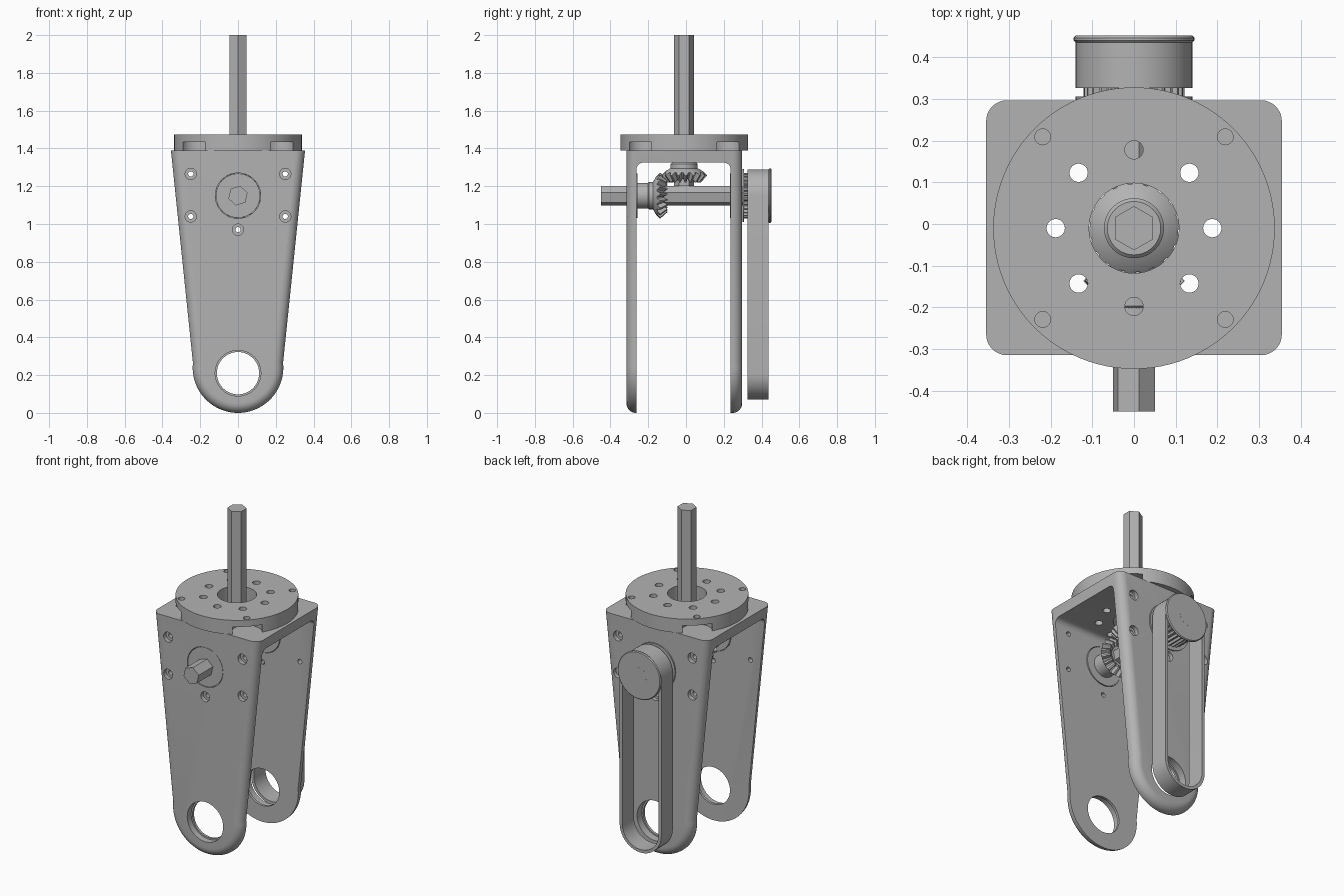
import bpy, bmesh
from math import sin, cos, pi, radians
from mathutils import Vector

cube = bpy.data.objects.get("Cube")
if cube:
    bpy.data.objects.remove(cube)

grey = bpy.data.materials.new("machined grey")
grey.use_nodes = True
GREY = (0.45, 0.45, 0.45, 1)
grey.diffuse_color = GREY
grey.node_tree.nodes["Principled BSDF"].inputs["Base Color"].default_value = GREY

CY = -0.01          # steering axis
DRIVE_Z = 1.15      # drive shaft height
WHEEL_Z = 0.21      # wheel axle height
FRONT, BACK = -0.315, 0.297
IN_FRONT, IN_BACK = -0.262, 0.236


def on_z(u, v, h):
    return Vector((u, v + CY, h))


def on_y(u, v, h):
    return Vector((u, h, v + DRIVE_Z))


def loft(name, rings, closed=False):
    """Skin a list of point rings, capped at the ends or closed on itself."""
    bm = bmesh.new()
    loops = [[bm.verts.new(p) for p in ring] for ring in rings]
    n = len(loops[0])
    pairs = list(zip(loops, loops[1:]))
    if closed:
        pairs.append((loops[-1], loops[0]))
    else:
        bm.faces.new(loops[0])
        bm.faces.new(loops[-1])
    for a, b in pairs:
        for i in range(n):
            j = (i + 1) % n
            bm.faces.new((a[i], a[j], b[j], b[i]))
    bmesh.ops.recalc_face_normals(bm, faces=bm.faces[:])
    mesh = bpy.data.meshes.new(name)
    bm.to_mesh(mesh)
    bm.free()
    mesh.materials.append(grey)
    obj = bpy.data.objects.new(name, mesh)
    bpy.context.collection.objects.link(obj)
    return obj


def ring(place, r, h, n=48, turn=0, at=(0, 0)):
    return [place(at[0] + r * cos(turn + 2 * pi * i / n),
                  at[1] + r * sin(turn + 2 * pi * i / n), h) for i in range(n)]


def toothed(place, tip, root, teeth):
    """Ring alternating between tip and root, each given as (radius, height)."""
    points = []
    for i in range(teeth * 4):
        r, h = tip if i % 4 < 2 else root
        a = 2 * pi * (i + 0.5) / (teeth * 4)
        points.append(place(r * cos(a), r * sin(a), h))
    return points


def rod(name, place, r, a, b, n=48, turn=0, at=(0, 0)):
    return loft(name, [ring(place, r, a, n, turn, at), ring(place, r, b, n, turn, at)])


def cut(obj, cutter):
    mod = obj.modifiers.new("cut", "BOOLEAN")
    mod.operation = "DIFFERENCE"
    mod.solver = "EXACT"
    mod.object = cutter
    bpy.context.view_layer.objects.active = obj
    bpy.ops.object.modifier_apply(modifier=mod.name)
    bpy.data.objects.remove(cutter)


def smooth(obj):
    bpy.ops.object.select_all(action="DESELECT")
    obj.select_set(True)
    bpy.context.view_layer.objects.active = obj
    bpy.ops.object.shade_smooth_by_angle(angle=radians(28))


# Fork: tapered outline lofted through its thickness with rounded outer edges
def outline(inset, y):
    r = 0.24 - inset
    arc = [radians(6 - 192 * i / 40) for i in range(41)]
    pts = [(0.355 - inset, 1.39)] + [(r * cos(a), 0.24 + r * sin(a)) for a in arc]
    return [Vector((x, y, z)) for x, z in pts + [(inset - 0.355, 1.39)]]


ROUND = 0.05
steps = [(ROUND * (1 - sin(t)), ROUND * (1 - cos(t))) for t in [pi / 2 * i / 8 for i in range(9)]]
layers = [outline(i, FRONT + d) for i, d in steps]
layers += [outline(i, BACK - d) for i, d in reversed(steps)]
fork = loft("fork", layers)

# Open space between the legs, with filleted upper corners
FIL = 0.035
TOP = 1.325
space = [(IN_FRONT, -0.1), (IN_BACK, -0.1)]
for cy, start in ((IN_BACK - FIL, 0), (IN_FRONT + FIL, pi / 2)):
    for i in range(7):
        a = start + pi / 2 * i / 6
        space.append((cy + FIL * cos(a), TOP - FIL + FIL * sin(a)))
cut(fork, loft("space", [[Vector((x, y, z)) for y, z in space] for x in (-1, 1)]))

# Wheel axle bores with stepped outer seats, and drive bearing bores
axle = (0, WHEEL_Z - DRIVE_Z)
cut(fork, rod("bore", on_y, 0.112, -1, 1, at=axle))
cut(fork, rod("bore", on_y, 0.12, -1, 1))
for a, b in ((-1, IN_FRONT - 0.015), (IN_BACK + 0.015, 1)):
    cut(fork, rod("seat", on_y, 0.121, a, b, at=axle))

# Countersunk screw holes in both legs
screws = [(s * 0.25, z) for s in (-1, 1) for z in (0.115, -0.11)] + [(0, -0.18)]
for at in screws:
    cut(fork, rod("hole", on_y, 0.014, -1, 1, 20, at=at))
    for a, b in ((-1, FRONT + 0.025), (BACK - 0.025, 1)):
        cut(fork, rod("sink", on_y, 0.03, a, b, 24, at=at))

# Steering disc with mounting holes and corner pockets
disc = rod("steering_disc", on_z, 0.338, 1.39, 1.475, 96)
for part in (fork, disc):
    cut(part, rod("bore", on_z, 0.108, 1.3, 1.6))
    for i in range(8):
        a = pi / 4 * i
        cut(part, rod("hole", on_z, 0.022, 1.3, 1.6, 24, at=(0.188 * cos(a), 0.188 * sin(a))))
for i in range(4):
    a = pi / 4 + pi / 2 * i
    at = (0.31 * cos(a), 0.31 * sin(a))
    cut(disc, rod("pocket", on_z, 0.085, 1.3, 1.435, 32, at=at))
    cut(disc, rod("hole", on_z, 0.019, 1.3, 1.6, 24, at=at))
smooth(fork)
smooth(disc)

# Hexagonal shafts
rod("steering_shaft", on_z, 0.053, 1.2, 2.0, 6, pi / 6)
rod("drive_shaft", on_y, 0.053, -0.45, 0.4525, 6, radians(17))

# Bearings in the legs
for name, a, b in (("front_bearing", FRONT + 0.002, IN_FRONT + 0.004),
                   ("back_bearing", IN_BACK - 0.004, BACK - 0.002)):
    smooth(rod(name, on_y, 0.117, a, b, 64))


# Bevel gears: hub, back cone, then sloping teeth
def bevel_gear(name, place, base, way):
    def h(v):
        return base + way * v
    smooth(loft(name, [
        ring(place, 0.064, h(0), 72),
        ring(place, 0.072, h(0.008), 72),
        ring(place, 0.072, h(0.03), 72),
        toothed(place, (0.1, h(0.046)), (0.1, h(0.046)), 18),
        toothed(place, (0.122, h(0.068)), (0.106, h(0.052)), 18),
        toothed(place, (0.088, h(0.106)), (0.076, h(0.088)), 18),
        ring(place, 0.06, h(0.088), 72)]))


bevel_gear("steering_gear", on_z, 1.325, -1)
bevel_gear("drive_gear", on_y, -0.205, 1)
smooth(rod("drive_gear_spacer", on_y, 0.068, IN_FRONT, -0.2))

# Toothed belt pulley with its flanges
loft("pulley", [toothed(on_y, (0.121, y), (0.108, y), 28) for y in (0.3, 0.445)])
smooth(rod("inner_flange", on_y, 0.14, 0.298, 0.306, 64))
smooth(loft("outer_flange", [ring(on_y, r, y, 64) for r, y in
                             ((0.14, 0.436), (0.145, 0.441), (0.145, 0.447), (0.14, 0.452))]))


# Drive belt: a flat loop around the pulley and the wheel axle
def belt_loop(r, y):
    points = []
    for i in range(48):
        a = pi * (i % 24) / 23 + (pi if i >= 24 else 0)
        points.append(on_y(r * cos(a), r * sin(a) + (axle[1] if i >= 24 else 0), y))
    return points


smooth(loft("drive_belt", [belt_loop(r, y) for r, y in
                           ((0.14, 0.326), (0.14, 0.437), (0.122, 0.437), (0.122, 0.326))], closed=True))
